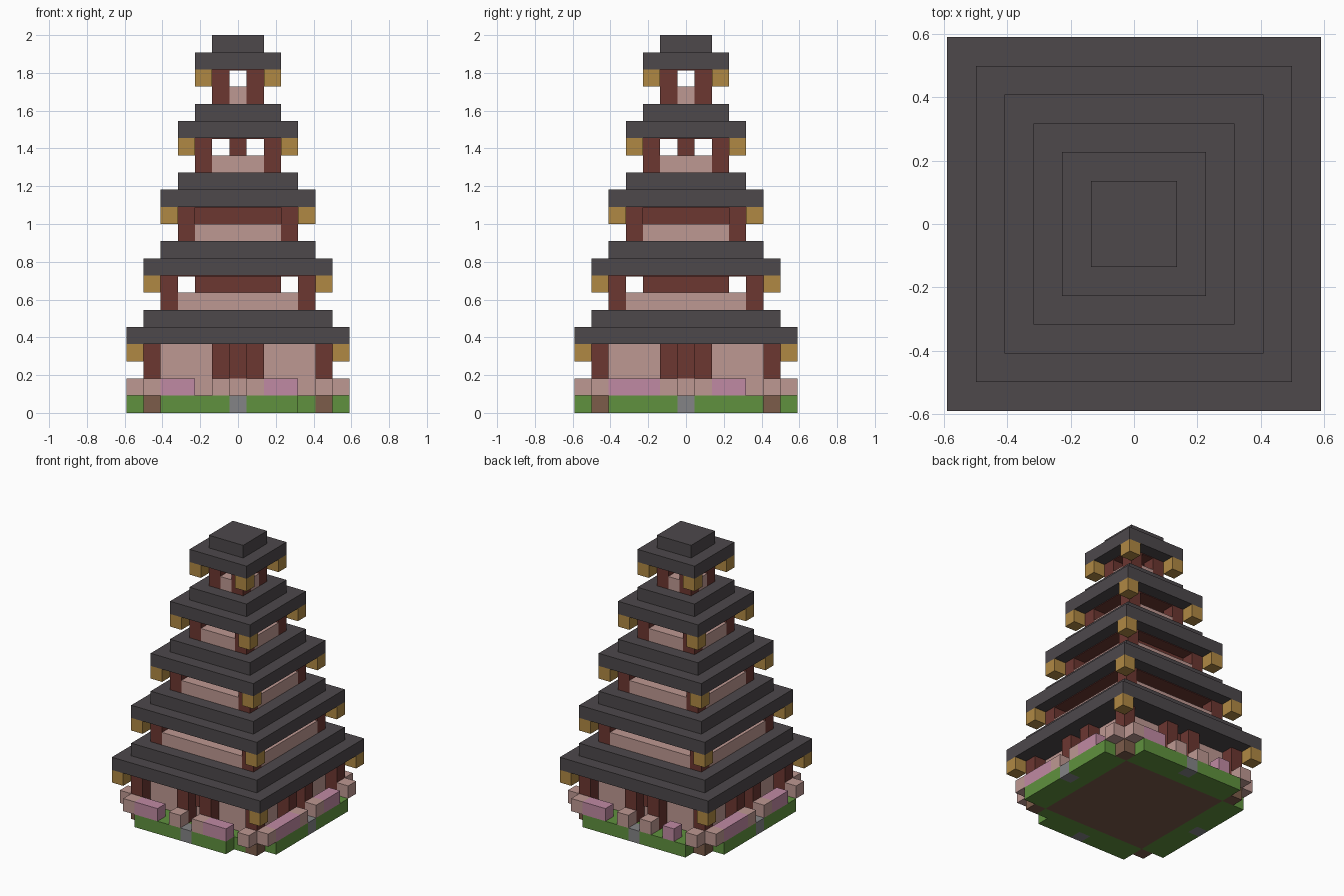
import bpy, bmesh
from mathutils import Matrix, Vector
from math import radians

if "Cube" in bpy.data.objects:
    bpy.data.objects.remove(bpy.data.objects["Cube"])

U = 2 / 22  # one block


def linear(v):
    v /= 255
    return v / 12.92 if v <= 0.04045 else ((v + 0.055) / 1.055) ** 2.4


def material(name, *rgb):
    m = bpy.data.materials.new(name)
    m.use_nodes = True
    col = tuple(linear(c) for c in rgb) + (1,)
    m.diffuse_color = col
    m.node_tree.nodes["Principled BSDF"].inputs["Base Color"].default_value = col
    return m


SLATE = material("dark slate", 77, 72, 75)
PLASTER = material("pink plaster", 190, 152, 146)
TIMBER = material("red timber", 108, 55, 49)
GOLD = material("lantern gold", 176, 137, 68)
GRASS = material("grass green", 96, 145, 62)
BLOSSOM = material("blossom purple", 192, 138, 163)
EARTH = material("earth brown", 124, 92, 74)
STONE = material("path grey", 132, 132, 134)


def blocks(name, mat, boxes):
    """One object from boxes (x0, x1, y0, y1, z0, z1) in block units, with a quarter turn count."""
    bm = bmesh.new()
    for turn, (x0, x1, y0, y1, z0, z1) in boxes:
        mid = Vector((x0 + x1, y0 + y1, z0 + z1)) * U / 2
        size = Vector((x1 - x0, y1 - y0, z1 - z0)) * U
        mat4 = (Matrix.Rotation(radians(90 * turn), 4, 'Z')
                @ Matrix.Translation(mid) @ Matrix.Diagonal(size.to_4d()))
        bmesh.ops.create_cube(bm, size=1, matrix=mat4)
    mesh = bpy.data.meshes.new(name)
    bm.to_mesh(mesh)
    bm.free()
    mesh.materials.append(mat)
    ob = bpy.data.objects.new(name, mesh)
    bpy.context.collection.objects.link(ob)


def square(half, z0, z1):
    return (0, (-half, half, -half, half, z0, z1))


def run(first, last, row, z0, z1):
    """Blocks first..last along a front row."""
    return (first - .5, last + .5, row - .5, row + .5, z0, z1)


def corners(r, z0, z1):
    return [(k, run(r, r, -r, z0, z1)) for k in range(4)]


# Ground
blocks("earth_slab", EARTH, [square(4.5, 0, 1)])
blocks("earth_corners", EARTH, corners(5, 0, 1))
grass = []
for k in range(4):
    outer_end = 3 if k == 0 else 4
    grass += [(k, run(-4, 4, -5, 0, 1)), (k, run(-4, -1, -6, 0, 1)),
              (k, run(1, outer_end, -6, 0, 1))]
blocks("grass_border", GRASS, grass)
blocks("path_stones", STONE, [(k, run(0, 0, -6, 0, 1)) for k in range(4)])

# Low planting around the border
pale = [(k, run(i, i, -6, 1, 2)) for k in range(4) for i in (-5, -1, 1, 5)]
blocks("pale_bushes", PLASTER, pale)
flowers = []
for k, spans in enumerate([((-4, -3), (2, 3)), ((-4, -2), (2, 3)),
                           ((-4, -3), (3, 3)), ((-4, -2), (2, 3))]):
    flowers += [(k, run(a, b, -6, 1, 2)) for a, b in spans]
blocks("blossom_bushes", BLOSSOM, flowers)

# Ground storey
blocks("ground_walls", PLASTER, [square(4.5, 1, 4)])
blocks("ground_corner_posts", TIMBER, corners(5, 1, 4))
blocks("door_posts", TIMBER,
       [(k, run(i, i, -5, 1, 4)) for k in range(4) for i in (-1, 1)])
blocks("door_panels", TIMBER,
       [(k, (-.5, .5, -4.58, -4.5, 2, 4)) for k in range(4)])

# Upper storeys: open gallery above a parapet, with a timber core
cores = {4: 2.5, 3: 2.5, 2: .5}
for tier, p in enumerate((4, 3, 2, 1), start=2):
    z = 4 * tier - 2
    blocks(f"parapet_{tier}", PLASTER,
           [(k, run(1 - p, p - 1, -p, z, z + 1)) for k in range(4)])
    blocks(f"corner_posts_{tier}", TIMBER, corners(p, z, z + 2))
    blocks(f"ceiling_{tier}", TIMBER, [square(p + .5, z + 1.95, z + 2)])
    if p in cores:
        blocks(f"core_{tier}", TIMBER, [square(cores[p], z, z + 2)])

# Stepped roofs with corner lanterns
for tier in range(1, 6):
    z = 4 * tier
    half = 7.5 - tier
    blocks(f"roof_{tier}", SLATE, [square(half, z, z + 1), square(half - 1, z + 1, z + 2)])
    blocks(f"lanterns_{tier}", GOLD, corners(7 - tier, z - 1, z))
